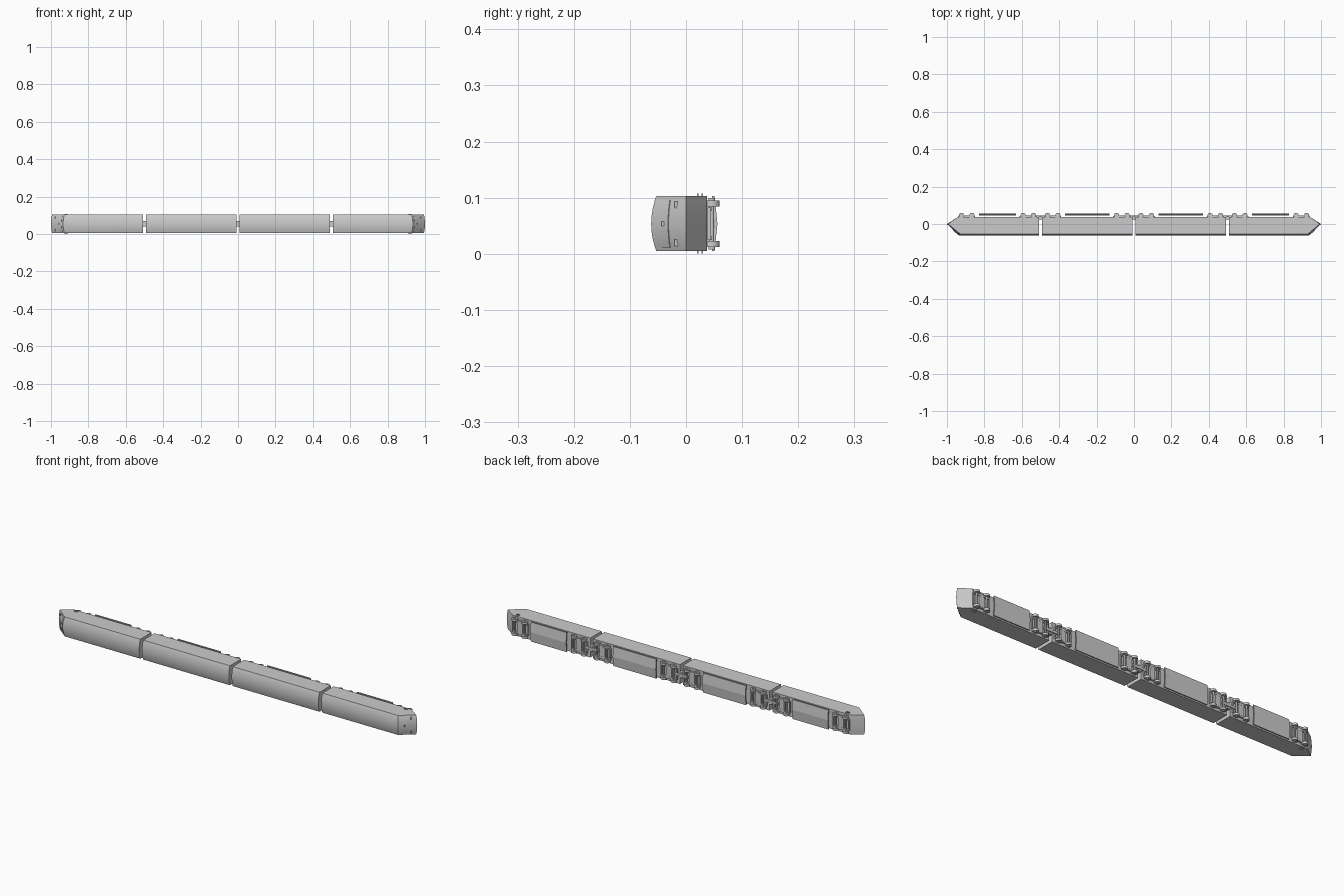
import bpy, bmesh, math
from mathutils import Matrix

cube = bpy.data.objects.get("Cube")
if cube:
    bpy.data.objects.remove(cube, do_unlink=True)

MID = 0.0535          # centre line of the train in z
HALF = 0.049          # half width of the body
FLOOR = 0.037         # underside of the body in y
GAP = 0.008           # half gap between cars


def finish(name, bm, smooth=False):
    bmesh.ops.recalc_face_normals(bm, faces=bm.faces)
    mesh = bpy.data.meshes.new(name)
    bm.to_mesh(mesh)
    bm.free()
    obj = bpy.data.objects.new(name, mesh)
    bpy.context.collection.objects.link(obj)
    if smooth:
        bpy.ops.object.select_all(action='DESELECT')
        obj.select_set(True)
        bpy.context.view_layer.objects.active = obj
        bpy.ops.object.shade_smooth_by_angle(angle=math.radians(25))
    return obj


def loft(name, outline, half=HALF, steps=12, smooth=True):
    """Skin an x-y outline that varies with the across position u in -1..1."""
    bm = bmesh.new()
    rows = []
    for i in range(steps + 1):
        u = half / HALF * (2 * i / steps - 1)
        rows.append([bm.verts.new((x, y, MID + u * HALF)) for x, y in outline(u)])
    count = len(rows[0])
    for a, b in zip(rows, rows[1:]):
        for j in range(count):
            k = (j + 1) % count
            bm.faces.new((a[j], a[k], b[k], b[j]))
    bm.faces.new(rows[0])
    bm.faces.new(rows[-1])
    return finish(name, bm, smooth)


def add_box(bm, centre, size):
    bmesh.ops.create_cube(bm, size=1, matrix=Matrix.Translation(centre) @ Matrix.Diagonal((*size, 1)))


def add_disc(bm, centre, radius, depth):
    bmesh.ops.create_cone(bm, cap_ends=True, segments=20, radius1=radius, radius2=radius,
                          depth=depth, matrix=Matrix.Translation(centre))


def roof(u):
    return -0.062 + 0.009 * u * u


def nose(t, u, lift=0.0):
    """Point on the sloping windscreen face: t = 0 at the tip, 1 at the roof."""
    return (1 - 0.065 * t - 0.006 * u * u + 0.66 * lift, roof(u) * t - 0.75 * lift)


# Car bodies: curved roof faces -y, end cars have a wedge nose
def end_car(s):
    def outline(u):
        inner = 0.5 + GAP
        tip = [nose(1, u), nose(0, u), (0.942, FLOOR)]
        pts = [(inner, roof(u))] + tip + [(inner, FLOOR), (inner, 0)]
        return [(s * x, y) for x, y in pts]
    return outline


def middle_car(s):
    def outline(u):
        a, b = s * GAP, s * (0.5 - GAP)
        return [(a, roof(u)), (b, roof(u)), (b, 0), (b, FLOOR), (a, FLOOR), (a, 0)]
    return outline


# Thin panel lying on the windscreen slope
def nose_panel(s, low, high, lift):
    def outline(u):
        pts = [nose(low, u), nose(high, u), nose(high, u, lift), nose(low, u, lift)]
        return [(s * x, y) for x, y in pts]
    return outline


# Shallow V-shaped cover below each floor
def belly(a, b):
    def outline(u):
        y = 0.056 - 0.005 * abs(u)
        return [(a, y - 0.005), (b, y - 0.005), (b, y), (a, y)]
    return outline


# Bogie: frame, axles, wheels and axle boxes
def bogie(name, x):
    bm = bmesh.new()
    add_box(bm, (x, 0.041, MID), (0.03, 0.01, 0.07))
    for side in (-1, 1):
        z = MID + side * 0.036
        add_box(bm, (x, 0.043, MID + side * 0.026), (0.086, 0.007, 0.006))
        add_box(bm, (x + side * 0.043, 0.041, MID), (0.006, 0.006, 0.058))
        for end in (-1, 1):
            wx = x + end * 0.028
            add_disc(bm, (wx, 0.046, z), 0.014, 0.011)
            add_disc(bm, (wx, 0.046, z + side * 0.007), 0.006, 0.005)
    for end in (-1, 1):
        add_disc(bm, (x + end * 0.028, 0.046, MID), 0.004, 0.07)
    finish(name, bm, True)


for side, s in (("left", 1), ("right", -1)):
    loft(side + "_end_car", end_car(s))
    loft(side + "_middle_car", middle_car(s))
    loft(side + "_windscreen", nose_panel(s, 0.5, 0.88, 0.0015), half=0.042)

    loft(side + "_end_belly", belly(s * 0.63, s * 0.83), steps=2, smooth=False)
    loft(side + "_middle_belly", belly(s * 0.13, s * 0.37), steps=2, smooth=False)

    for i, x in enumerate((0.065, 0.435, 0.565, 0.895)):
        bogie(f"{side}_bogie_{i + 1}", s * x)

    # Headlights on the nose and step rails at the cab sides
    lights = bmesh.new()
    rails = bmesh.new()
    for v in (-1, 1):
        lx, ly = nose(0.3, 0.7)
        add_box(lights, (s * lx, ly, MID + v * 0.034), (0.004, 0.006, 0.012))
        for y in (0.021, 0.029):
            add_box(rails, (s * 0.92, y, MID + v * 0.051), (0.016, 0.002, 0.005))
    lx, ly = nose(0.64, 0)
    add_box(lights, (s * lx, ly, MID), (0.005, 0.008, 0.008))
    finish(side + "_headlights", lights)
    finish(side + "_step_rails", rails)

# Couplers joining neighbouring cars
for i, x in enumerate((-0.5, 0, 0.5)):
    bm = bmesh.new()
    add_box(bm, (x, 0.041, MID), (0.09, 0.008, 0.012))
    add_box(bm, (x, 0.033, MID), (2 * GAP, 0.016, 0.03))
    finish(f"coupler_{i + 1}", bm)
